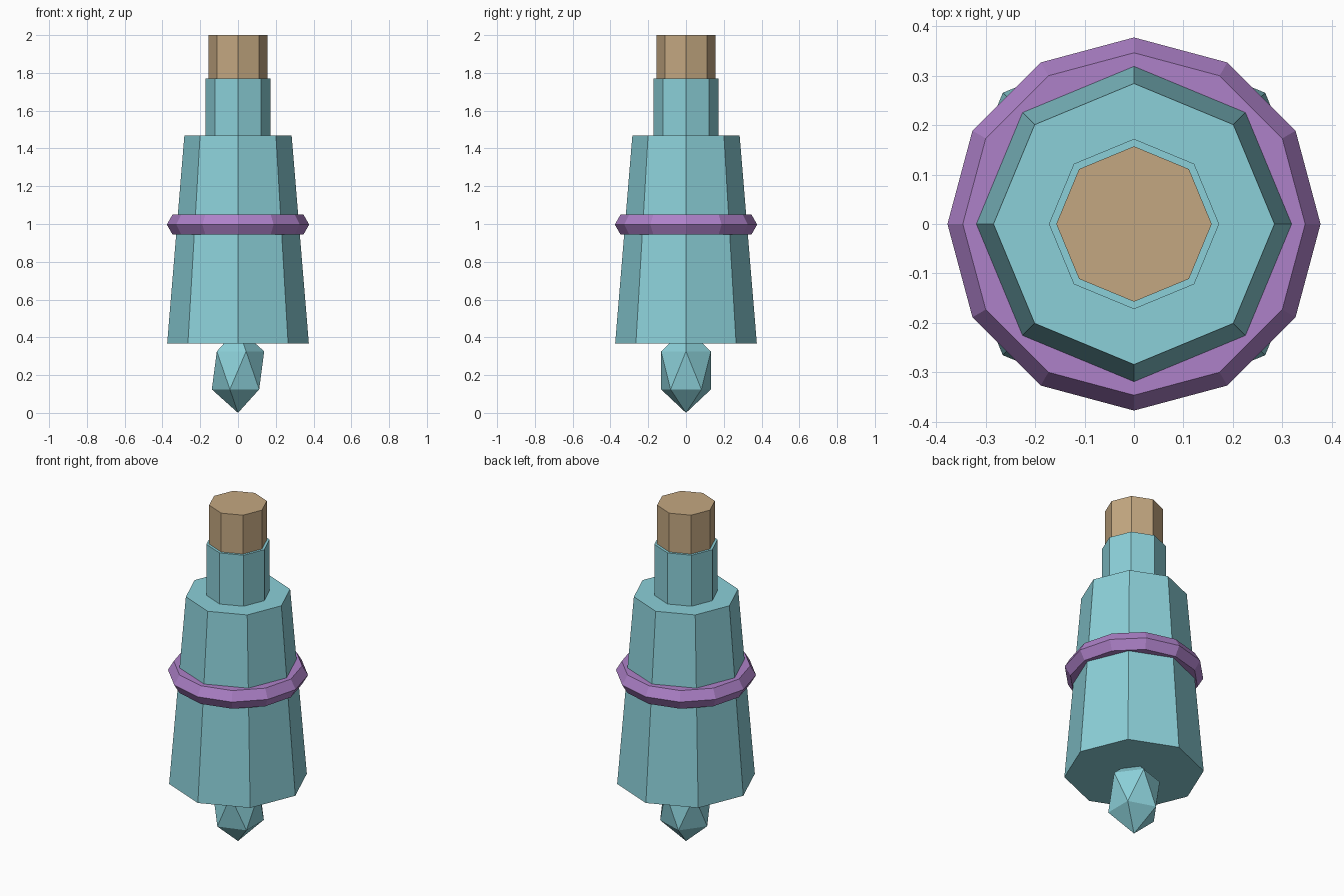
import bpy
from math import pi

if "Cube" in bpy.data.objects:
    bpy.data.objects.remove(bpy.data.objects["Cube"])


def finish(name, mat):
    obj = bpy.context.object
    obj.name = name
    obj.data.materials.append(mat)
    return obj


def material(name, rgb):
    m = bpy.data.materials.new(name)
    m.diffuse_color = (*rgb, 1)
    m.use_nodes = True
    m.node_tree.nodes["Principled BSDF"].inputs["Base Color"].default_value = m.diffuse_color
    return m


def octagon(name, r_bottom, r_top, z0, z1, mat):
    # Eight-sided section with corners on the x and y axes
    bpy.ops.mesh.primitive_cone_add(vertices=8, radius1=r_bottom, radius2=r_top,
                                    depth=z1 - z0, location=(0, 0, (z0 + z1) / 2))
    return finish(name, mat)


teal = material("teal", (0.26, 0.63, 0.69))
purple = material("purple", (0.42, 0.22, 0.58))
tan = material("tan", (0.55, 0.39, 0.22))

# Tapered body, neck and stopper
octagon("body", 0.375, 0.284, 0.368, 1.468, teal)
octagon("neck", 0.172, 0.172, 1.45, 1.77, teal)
octagon("stopper", 0.157, 0.157, 1.75, 2.0, tan)

# Twelve-sided band with a hexagonal section
bpy.ops.mesh.primitive_torus_add(major_segments=12, minor_segments=6,
                                 major_radius=0.315, minor_radius=0.062,
                                 location=(0, 0, 0.997))
finish("band", purple)

# Faceted drop hanging below the body
bpy.ops.mesh.primitive_ico_sphere_add(subdivisions=1, radius=1, location=(0, 0, 0.225))
drop = finish("drop", teal)
drop.scale = (0.155, 0.155, 0.225)
